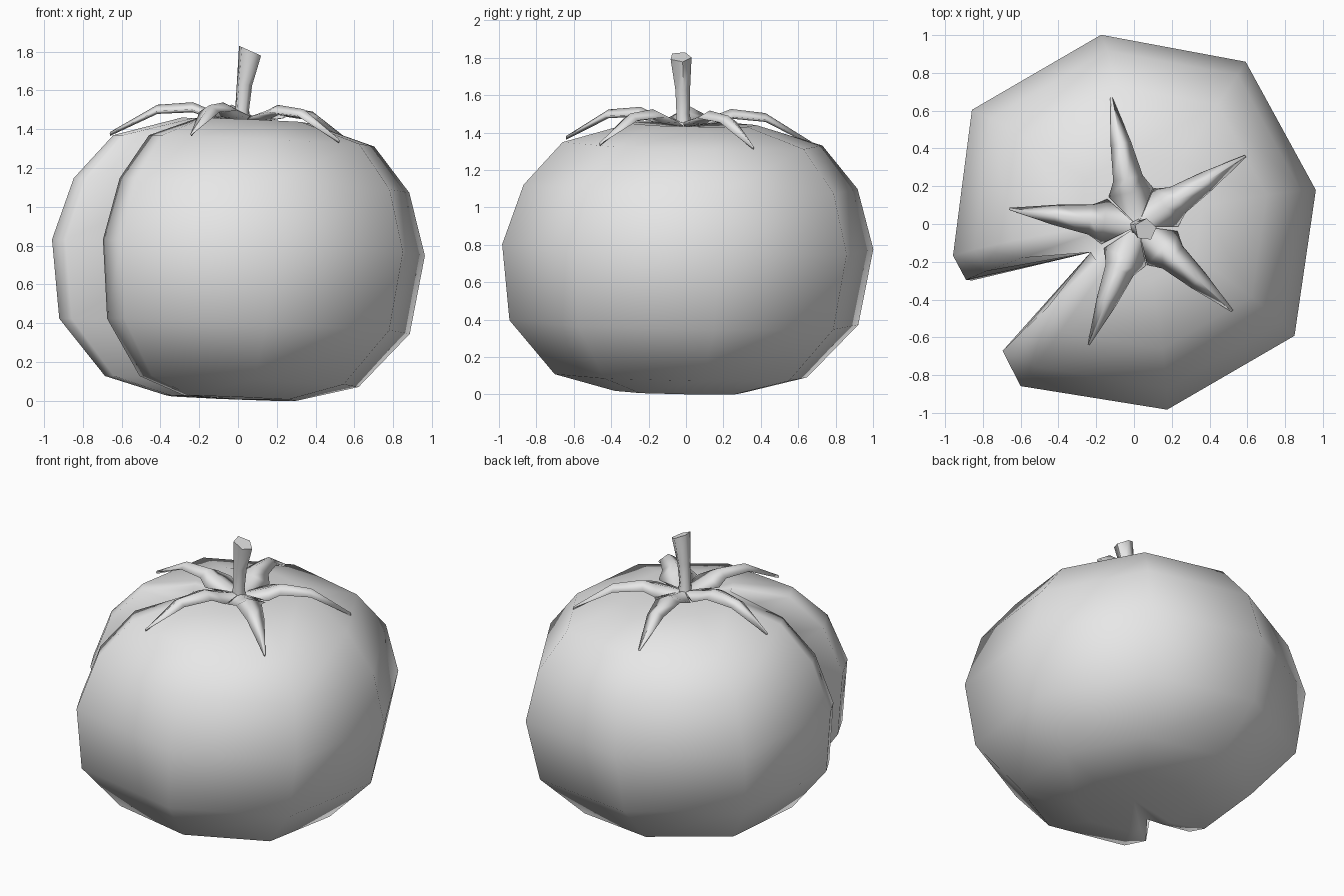
import bpy, bmesh
from math import radians, sin, cos, pi
from mathutils import Vector

old = bpy.data.objects.get("Cube")
if old:
    bpy.data.objects.remove(old)

# One plain grey for every part
grey = bpy.data.materials.new("plain_grey")
grey.use_nodes = True
grey.diffuse_color = (0.8, 0.8, 0.8, 1)
grey.node_tree.nodes["Principled BSDF"].inputs["Base Color"].default_value = (0.8, 0.8, 0.8, 1)


def lean(x, y, z):
    """Tip a point slightly so the fruit sits a little crooked."""
    return Vector((x + 0.05 * (z - 0.75), y + 0.05 * (z - 0.75), z - 0.04 * x - 0.02 * y))


def bridge(bm, a, b):
    """Join two closed loops with quads."""
    for i in range(len(a)):
        j = (i + 1) % len(a)
        bm.faces.new((a[i], a[j], b[j], b[i]))


def fan(bm, loop, centre):
    """Close a loop with triangles around a centre point."""
    c = bm.verts.new(centre)
    for i in range(len(loop)):
        bm.faces.new((loop[i], loop[(i + 1) % len(loop)], c))


def finish(bm, name):
    bmesh.ops.remove_doubles(bm, verts=bm.verts, dist=0.0005)
    bmesh.ops.recalc_face_normals(bm, faces=bm.faces)
    mesh = bpy.data.meshes.new(name)
    bm.to_mesh(mesh)
    bm.free()
    mesh.materials.append(grey)
    for face in mesh.polygons:
        face.use_smooth = True
    obj = bpy.data.objects.new(name, mesh)
    bpy.context.collection.objects.link(obj)
    return obj


# Fruit: eight-sided outline with a narrow wedge missing at the front right
outline = [(-136, 0.97), (-125, 1.05), (-80, 1.0), (-35, 1.035), (10.5, 0.977),
           (55.5, 1.04), (100, 1.015), (145, 1.05), (190, 0.975), (198.5, 0.94)]
profile = [(0.35, 0.015), (0.68, 0.1), (0.94, 0.385), (1.0, 0.79),
           (0.9, 1.11), (0.7, 1.34), (0.34, 1.445)]
bm = bmesh.new()
rings = []
for scale, z in profile:
    pts = [lean(r * scale * cos(radians(a)), r * scale * sin(radians(a)), z)
           for a, r in outline]
    pts.append(Vector((-0.23, -0.15, z + 0.012)))   # inner corner of the wedge
    rings.append([bm.verts.new(p) for p in pts])
for low, high in zip(rings, rings[1:]):
    bridge(bm, low, high)
fan(bm, rings[0], (0, 0, 0.008))
fan(bm, rings[-1], (0.02, 0.01, 1.425))
finish(bm, "fruit_body")

# Leafy crown: five ridged sepals meeting at a hub
hub = Vector((0.02, -0.01))
tips = [(-0.12, 0.67), (0.59, 0.36), (0.52, -0.46), (-0.24, -0.64), (-0.66, 0.08)]
# distance along (share of length), half width, ridge height, edge height
sections = [(0.26, 0.12, 1.5, 1.465), (0.37, 0.08, 1.53, 1.49),
            (0.64, 0.055, 1.51, 1.475), (1.0, 0.006, 1.36, 1.352)]
bm = bmesh.new()
for tip in tips:
    along = Vector(tip) - hub
    side = Vector((-along.y, along.x)).normalized()
    loops = []
    for share, half, ridge, edge in sections:
        mid = hub + along * share
        corners = [(half, edge), (0, ridge), (-half, edge), (0, edge - 0.012)]
        loop = []
        for offset, z in corners:
            p = mid + side * offset
            loop.append(bm.verts.new((p.x, p.y, z - 0.04 * p.x - 0.02 * p.y)))
        loops.append(loop)
    for a, b in zip(loops, loops[1:]):
        bridge(bm, a, b)
    bm.faces.new(loops[-1])
    top = bm.verts.new((hub.x, hub.y, 1.45))
    under = bm.verts.new((hub.x, hub.y, 1.43))
    left, crest, right, belly = loops[0]
    for tri in ((left, crest, top), (crest, right, top),
                (right, belly, under), (belly, left, under)):
        bm.faces.new(tri)
finish(bm, "leafy_crown")

# Stem: five-sided, flaring to a slanted top
path = [(0.018, -0.012, 1.42, 0.046, 0), (0.02, -0.018, 1.5, 0.038, 0),
        (0.032, -0.02, 1.63, 0.042, 0.1), (0.06, -0.03, 1.805, 0.06, 0.45)]
bm = bmesh.new()
loops = []
for x, y, z, r, slant in path:
    loops.append([bm.verts.new((x + r * cos(k * 2 * pi / 5 + 0.2),
                                y + r * sin(k * 2 * pi / 5 + 0.2),
                                z - slant * r * cos(k * 2 * pi / 5 + 0.2)))
                  for k in range(5)])
for a, b in zip(loops, loops[1:]):
    bridge(bm, a, b)
bm.faces.new(loops[0])
bm.faces.new(loops[-1])
stem = finish(bm, "stem")
bpy.ops.object.select_all(action='DESELECT')
stem.select_set(True)
bpy.context.view_layer.objects.active = stem
bpy.ops.object.shade_smooth_by_angle(angle=radians(73))
